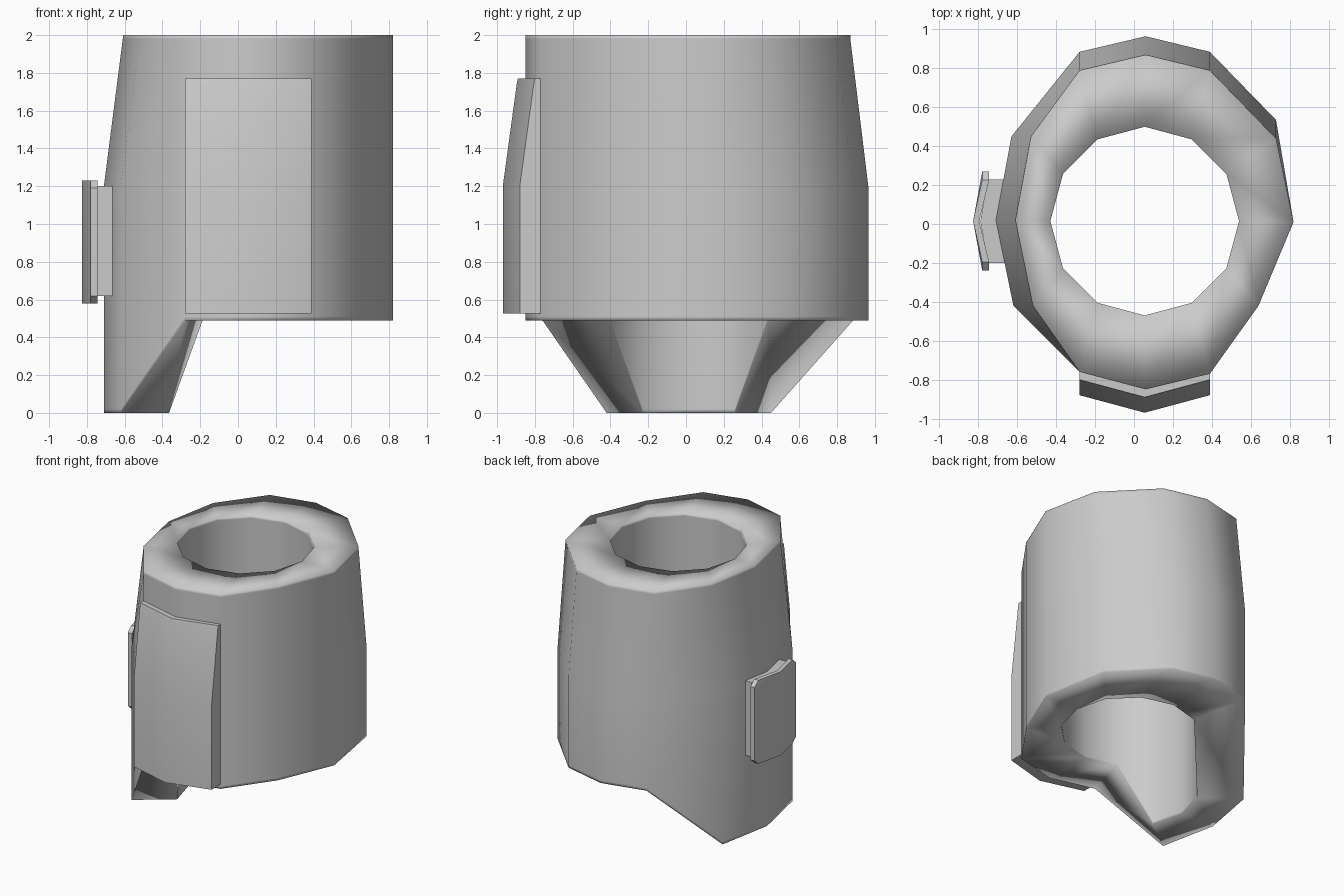
import bpy
import bmesh
from math import cos, sin, radians

default_cube = bpy.data.objects.get("Cube")
if default_cube:
    bpy.data.objects.remove(default_cube, do_unlink=True)

grey = bpy.data.materials.new("plain grey")
grey.use_nodes = True
grey.diffuse_color = (0.6, 0.6, 0.6, 1)
grey.node_tree.nodes["Principled BSDF"].inputs["Base Color"].default_value = grey.diffuse_color


def loft(name, rings, closed=False, sharp_angle=180):
    """Skin equal-length rings; cap the ends, or join the last ring to the first."""
    bm = bmesh.new()
    loops = [[bm.verts.new(p) for p in ring] for ring in rings]
    pairs = list(zip(loops, loops[1:]))
    if closed:
        pairs.append((loops[-1], loops[0]))
    else:
        bm.faces.new(loops[0])
        bm.faces.new(loops[-1])
    for a, b in pairs:
        for i in range(len(a)):
            j = (i + 1) % len(a)
            bm.faces.new((a[i], a[j], b[j], b[i]))
    bmesh.ops.recalc_face_normals(bm, faces=bm.faces)
    mesh = bpy.data.meshes.new(name)
    bm.to_mesh(mesh)
    bm.free()
    mesh.materials.append(grey)
    obj = bpy.data.objects.new(name, mesh)
    bpy.context.collection.objects.link(obj)
    bpy.ops.object.select_all(action="DESELECT")
    obj.select_set(True)
    bpy.context.view_layer.objects.active = obj
    bpy.ops.object.shade_smooth_by_angle(angle=radians(sharp_angle))
    return obj


# Sleeve: twelve-sided hollow tube, flared at the back and right, with a low point on the right
top_outline = [(0.06, 0.87), (0.39, 0.79), (0.73, 0.44), (0.82, 0.01),
               (0.64, -0.42), (0.39, -0.77), (0.06, -0.85), (-0.28, -0.76),
               (-0.52, -0.42), (-0.61, 0.02), (-0.53, 0.45), (-0.28, 0.79)]
flare_back = {0, 1, 2, 11}
flare_right = {8, 9, 10}
wide_outline = [(x - 0.1 * (i in flare_right), y + 0.095 * (i in flare_back))
                for i, (x, y) in enumerate(top_outline)]
hole = [(0.055 + 0.485 * sin(radians(30 * i)), 0.015 + 0.485 * cos(radians(30 * i)))
        for i in range(12)]


def level(outline, z):
    return [(x, y, z) for x, y in outline]


def hem(outline, lift=0):
    return [(x, y, lift + (0 if i in flare_right else 0.49))
            for i, (x, y) in enumerate(outline)]


loft("sleeve", [level(top_outline, 2), level(top_outline, 1.98),
                level(wide_outline, 1.2), hem(wide_outline, 0.02),
                hem(wide_outline), hem(hole), hem(hole, 0.02),
                level(hole, 1.98), level(hole, 2)], closed=True)


# Front plate: bent down the middle, leaning back towards the top
def plate_ring(z, y):
    left, middle, right = 0.39, 0.055, -0.28
    return [(left, y + 0.09, z), (middle, y, z), (right, y + 0.09, z),
            (right, -0.74, z), (middle, -0.8, z), (left, -0.74, z)]


loft("front_plate", [plate_ring(0.525, -0.97), plate_ring(1.2, -0.97),
                     plate_ring(1.75, -0.895), plate_ring(1.77, -0.89)], sharp_angle=60)


# Side block: joins the side badge to the sleeve
def block_ring(z):
    return [(-0.6, 0.23, z), (-0.75, 0.23, z), (-0.79, 0.015, z),
            (-0.75, -0.2, z), (-0.6, -0.2, z)]


loft("side_block", [block_ring(0.62), block_ring(1.2)], sharp_angle=40)


# Side badge: thin plate with clipped corners, bent down the middle
def badge_ring(z, half):
    return [(-0.78, 0.015 + half, z), (-0.827, 0.015, z), (-0.78, 0.015 - half, z),
            (-0.745, 0.015 - half, z), (-0.795, 0.015, z), (-0.745, 0.015 + half, z)]


loft("side_badge", [badge_ring(0.58, 0.21), badge_ring(0.62, 0.255),
                    badge_ring(1.19, 0.255), badge_ring(1.23, 0.21)], sharp_angle=40)
